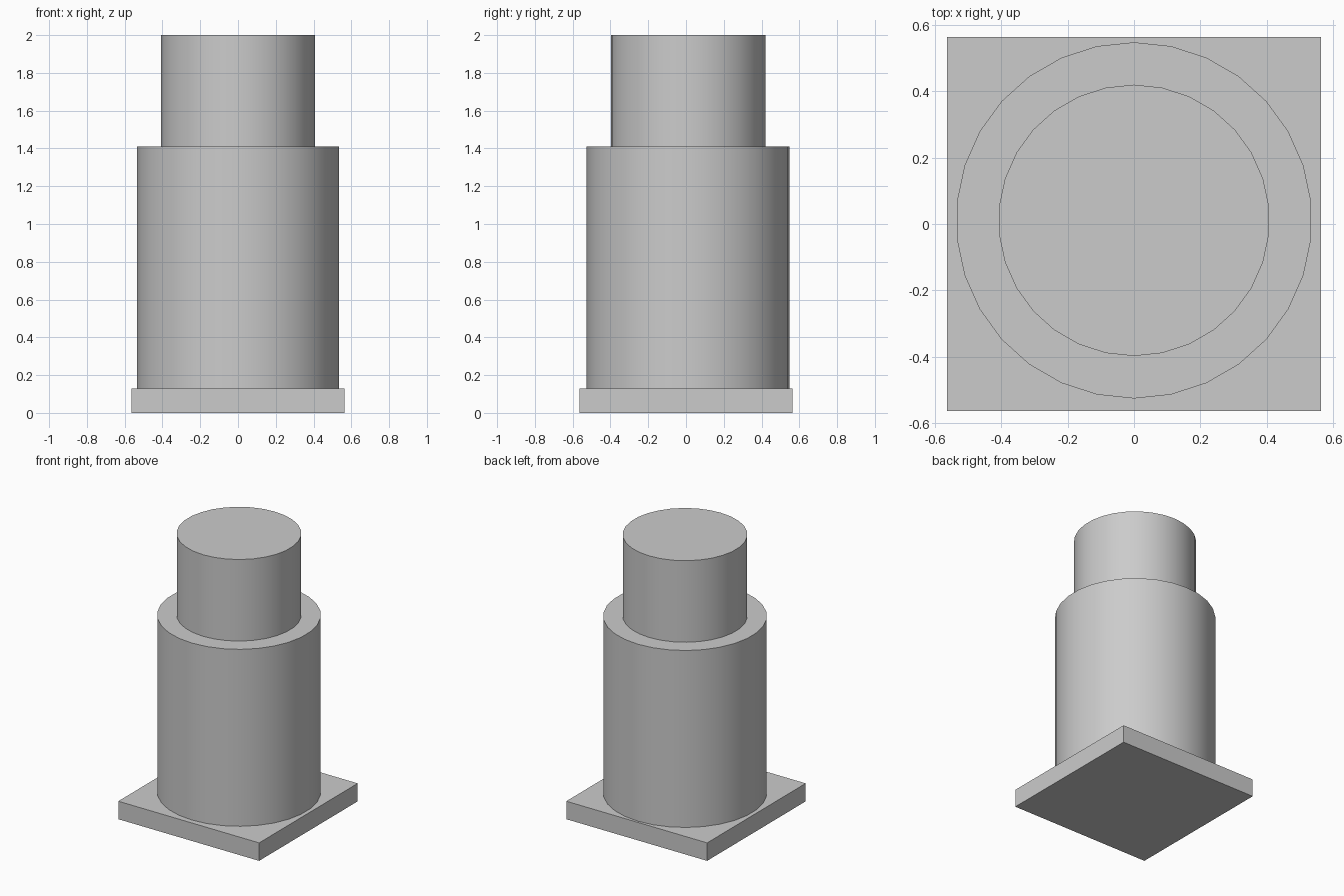
import bpy
import math

cube = bpy.data.objects.get("Cube")
if cube:
    bpy.data.objects.remove(cube, do_unlink=True)

# One plain grey for the whole model
grey = bpy.data.materials.new("plain_grey")
grey.use_nodes = True
colour = (0.6, 0.6, 0.6, 1.0)
grey.diffuse_color = colour
grey.node_tree.nodes["Principled BSDF"].inputs["Base Color"].default_value = colour

CENTRE_Y = 0.011  # the cylinders sit slightly behind the plate centre


def finish(name):
    obj = bpy.context.object
    obj.name = name
    obj.data.materials.append(grey)
    return obj


def cylinder(name, radius, bottom, top):
    bpy.ops.mesh.primitive_cylinder_add(
        vertices=30, radius=radius, depth=top - bottom,
        location=(0, CENTRE_Y, (bottom + top) / 2))
    finish(name)
    bpy.ops.object.shade_smooth_by_angle(angle=math.radians(30))


# Square base plate
bpy.ops.mesh.primitive_cube_add(size=1, location=(0, 0, 0.065))
plate = finish("base_plate")
plate.scale = (1.127, 1.127, 0.13)
bpy.ops.object.transform_apply(location=False, rotation=False, scale=True)

# Wide body and narrower neck
cylinder("lower_body", 0.537, 0.13, 1.41)
cylinder("upper_neck", 0.409, 1.41, 2.0)
